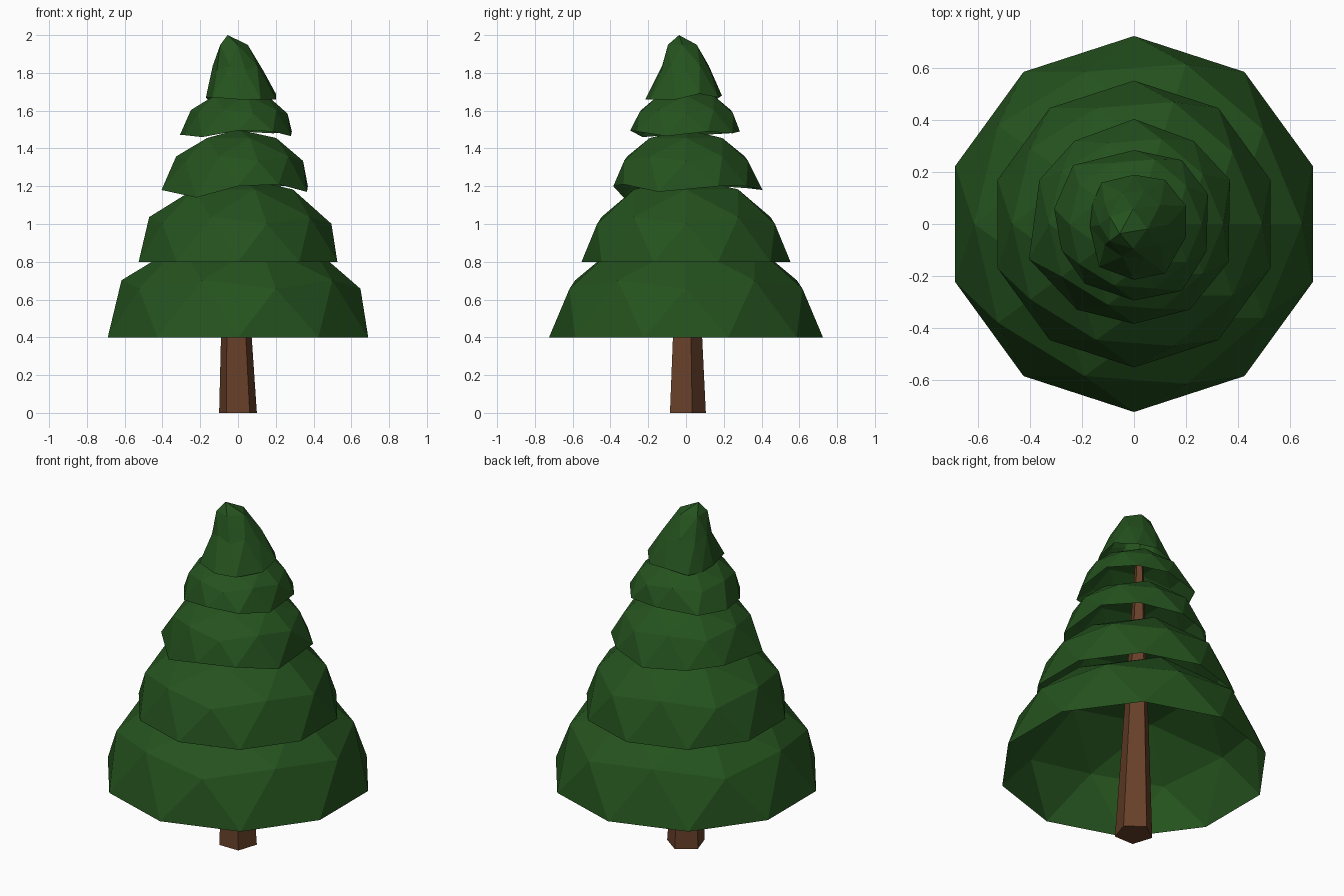
import bpy, bmesh, math
from mathutils import Vector

if "Cube" in bpy.data.objects:
    bpy.data.objects.remove(bpy.data.objects["Cube"])


def material(name, rgb):
    m = bpy.data.materials.new(name)
    m.diffuse_color = (*rgb, 1)
    m.use_nodes = True
    m.node_tree.nodes["Principled BSDF"].inputs["Base Color"].default_value = m.diffuse_color
    return m


GREEN = material("needles", (0.018, 0.085, 0.013))
BROWN = material("bark", (0.135, 0.052, 0.022))


def finish(bm, name, mat):
    mesh = bpy.data.meshes.new(name)
    bm.to_mesh(mesh)
    bm.free()
    mesh.materials.append(mat)
    ob = bpy.data.objects.new(name, mesh)
    bpy.context.collection.objects.link(ob)


def tier(name, base, radius, height, rim=None, pinch=1.0, tip=(0, 0)):
    """Open half icosphere; rim lists hand-placed edge points, anticlockwise from +y."""
    bm = bmesh.new()
    bmesh.ops.create_icosphere(bm, subdivisions=2, radius=1)
    low = [v for v in bm.verts if v.co.z < -0.01]
    bmesh.ops.delete(bm, geom=low, context='VERTS')
    for v in bm.verts:
        x, y, z = v.co
        if rim and z < 0.01:
            k = round((math.degrees(math.atan2(y, x)) - 90) / 36) % 10
            v.co = Vector(rim[k])
        else:
            r = radius * (pinch if z > 0.01 else 1)
            lean = z ** 4                       # only the tip drifts sideways
            v.co = Vector((x * r + tip[0] * lean, y * r + tip[1] * lean,
                           base + z * height))
    finish(bm, name, GREEN)


# Trunk: tapered, slightly leaning five-sided pole
bm = bmesh.new()
bmesh.ops.create_cone(bm, cap_ends=True, segments=5, radius1=0.105,
                      radius2=0.02, depth=1.75)
for v in bm.verts:
    v.co.z += 0.875
ys = max((v for v in bm.verts if v.co.z < 0.1), key=lambda v: v.co.y).co
turn = math.pi / 2 - math.atan2(ys.y, ys.x)     # one corner points to the back
c, s = math.cos(turn), math.sin(turn)
for v in bm.verts:
    x, y, z = v.co
    v.co = Vector((x * c - y * s - 0.022 * z, x * s + y * c, z))
finish(bm, "trunk", BROWN)

# Lower branch tiers: regular domes
tier("branches_1", 0.40, 0.725, 0.575)
tier("branches_2", 0.80, 0.553, 0.45)

# Upper branch tiers: domes with ragged rims
tier("branches_3", 1.20, 0.385, 0.30, rim=[
    (0, .405, 1.18), (-.23, .32, 1.19), (-.365, .17, 1.20), (-.405, -.135, 1.18),
    (-.22, -.33, 1.14), (0, -.385, 1.20), (.215, -.33, 1.21), (.365, -.146, 1.17),
    (.37, .17, 1.20), (.23, .32, 1.20)])
tier("branches_4", 1.48, 0.293, 0.235, rim=[
    (0, .285, 1.49), (-.235, .227, 1.48), (-.308, .06, 1.47), (-.28, -.10, 1.47),
    (-.19, -.23, 1.46), (0, -.295, 1.495), (.185, -.258, 1.49), (.28, -.104, 1.465),
    (.285, .115, 1.49), (.185, .246, 1.48)])

# Tree top: pinched dome with its tip off centre
tier("tree_top", 1.66, 0.19, 0.34, pinch=0.8, tip=(-.055, -.037), rim=[
    (0, .19, 1.68), (-.125, .16, 1.66), (-.16, .08, 1.66), (-.17, -.01, 1.67),
    (-.135, -.165, 1.67), (0, -.215, 1.66), (.12, -.19, 1.66), (.2, -.05, 1.66),
    (.2, .07, 1.69), (.12, .17, 1.67)])
